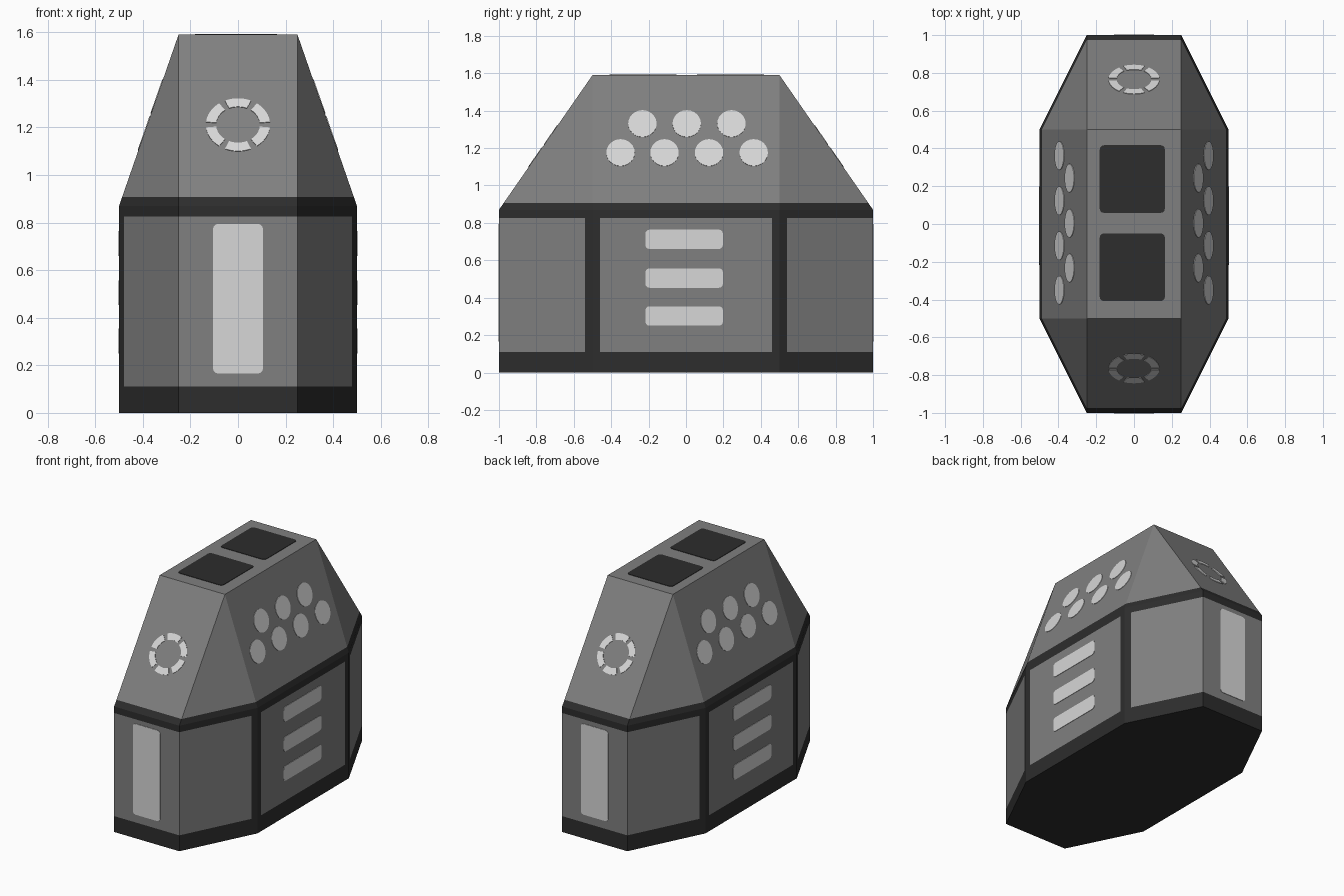
import bpy, bmesh, math
from mathutils import Vector

if "Cube" in bpy.data.objects:
    bpy.data.objects.remove(bpy.data.objects["Cube"])

def material(name, v):
    m = bpy.data.materials.new(name)
    m.diffuse_color = (v, v, v, 1)
    m.use_nodes = True
    m.node_tree.nodes["Principled BSDF"].inputs["Base Color"].default_value = m.diffuse_color
    return m

GREY = material("mid grey", 0.215)
DARK = material("charcoal", 0.026)
LIGHT = material("light grey", 0.68)

def finish(name, bm, mats):
    bmesh.ops.recalc_face_normals(bm, faces=bm.faces[:])
    me = bpy.data.meshes.new(name)
    bm.to_mesh(me)
    bm.free()
    for m in mats:
        me.materials.append(m)
    ob = bpy.data.objects.new(name, me)
    bpy.context.collection.objects.link(ob)

WALL, TOP = 0.87, 1.59

# Body: octagonal prism with a tapered roof
bm = bmesh.new()
plan = [(.25, -1), (.5, -.5), (.5, .5), (.25, 1), (-.25, 1), (-.5, .5), (-.5, -.5), (-.25, -1)]
low = [bm.verts.new((x, y, 0)) for x, y in plan]
high = [bm.verts.new((x, y, WALL)) for x, y in plan]
roof = {(sx, sy): bm.verts.new((.25 * sx, .5 * sy, TOP)) for sx in (-1, 1) for sy in (-1, 1)}
bm.faces.new(low)
bm.faces.new([roof[k] for k in ((-1, -1), (1, -1), (1, 1), (-1, 1))])
for i in range(8):
    j = (i + 1) % 8
    bm.faces.new((low[i], low[j], high[j], high[i]))
    corners = []
    for x, y in (plan[j], plan[i]):
        v = roof[(1 if x > 0 else -1, 1 if y > 0 else -1)]
        if v not in corners:
            corners.append(v)
    bm.faces.new([high[i], high[j]] + corners)

# Cut the faces along the dark bands and corner strips
def cut(co, no):
    bmesh.ops.bisect_plane(bm, geom=bm.verts[:] + bm.edges[:] + bm.faces[:],
                           plane_co=co, plane_no=no)

for z in (.11, .825, .907):
    cut((0, 0, z), (0, 0, 1))
for y in (-.54, -.46, .46, .54):
    cut((0, y, 0), (0, 1, 0))
for f in bm.faces:
    c = f.calc_center_median()
    band = c.z < .11 or .825 < c.z < .907
    strip = c.z < .9 and .46 < abs(c.y) < .54
    f.material_index = int(band or strip)
finish("body", bm, [GREY, DARK])

# Flat outlines
def rounded(w, h, r=.022):
    pts = []
    for k, (sx, sy) in enumerate(((1, 1), (-1, 1), (-1, -1), (1, -1))):
        for t in range(4):
            a = math.radians(90 * k + 30 * t)
            pts.append((sx * (w / 2 - r) + r * math.cos(a), sy * (h / 2 - r) + r * math.sin(a)))
    return pts

def disc(r, n=24):
    return [(r * math.cos(math.tau * i / n), r * math.sin(math.tau * i / n)) for i in range(n)]

def arc(mid, half, r0, r1, n=6):
    angles = [math.radians(mid - half + 2 * half * i / n) for i in range(n + 1)]
    return ([(r1 * math.cos(a), r1 * math.sin(a)) for a in angles] +
            [(r0 * math.cos(a), r0 * math.sin(a)) for a in reversed(angles)])

# Thin plate lying on a surface with directions u and v
def plates(name, outlines, u, v, out, mat):
    u, v = Vector(u).normalized(), Vector(v).normalized()
    n = u.cross(v)
    if n.dot(Vector(out)) < 0:
        n = -n
    bm = bmesh.new()
    for origin, pts in outlines:
        rings = [[bm.verts.new(Vector(origin) + u * a + v * b + n * d) for a, b in pts]
                 for d in (-.001, .003)]
        for ring in rings:
            bm.faces.new(ring)
        for i in range(len(pts)):
            j = (i + 1) % len(pts)
            bm.faces.new((rings[0][i], rings[0][j], rings[1][j], rings[1][i]))
    finish(name, bm, [mat])

# Side details: three slots on each wall, seven round lights on each roof slope
for s, side in ((1, "right"), (-1, "left")):
    out = (s, 0, 0)
    plates(side + "_slots", [((s * .5, -.01, z), rounded(.415, .104)) for z in (.302, .505, .712)],
           (0, 1, 0), (0, 0, 1), out, LIGHT)
    spots = []
    for z, ys in ((1.175, (-.35, -.115, .123, .362)), (1.33, (-.233, .004, .243))):
        x = .5 - .25 * (z - WALL) / (TOP - WALL)
        spots += [((s * x, y, z), disc(.076)) for y in ys]
    plates(side + "_round_lights", spots, (0, 1, 0), (-.25 * s, 0, TOP - WALL), out, LIGHT)

# End details: tall panel on each end wall, dashed ring on each end slope
for s, end in ((-1, "front"), (1, "back")):
    out = (0, s, 0)
    plates(end + "_panel", [((0, s, .48), rounded(.21, .63))], (1, 0, 0), (0, 0, 1), out, LIGHT)
    z = 1.21
    y = 1 - .5 * (z - WALL) / (TOP - WALL)
    plates(end + "_dashed_ring",
           [((0, s * y, z), arc(30 + 60 * k, 24, .092, .135)) for k in range(6)],
           (1, 0, 0), (0, -.5 * s, TOP - WALL), out, LIGHT)

# Two dark hatches on the roof
plates("roof_hatches", [((-.009, y, TOP), rounded(.345, .358)) for y in (-.229, .238)],
       (1, 0, 0), (0, 1, 0), (0, 0, 1), DARK)
